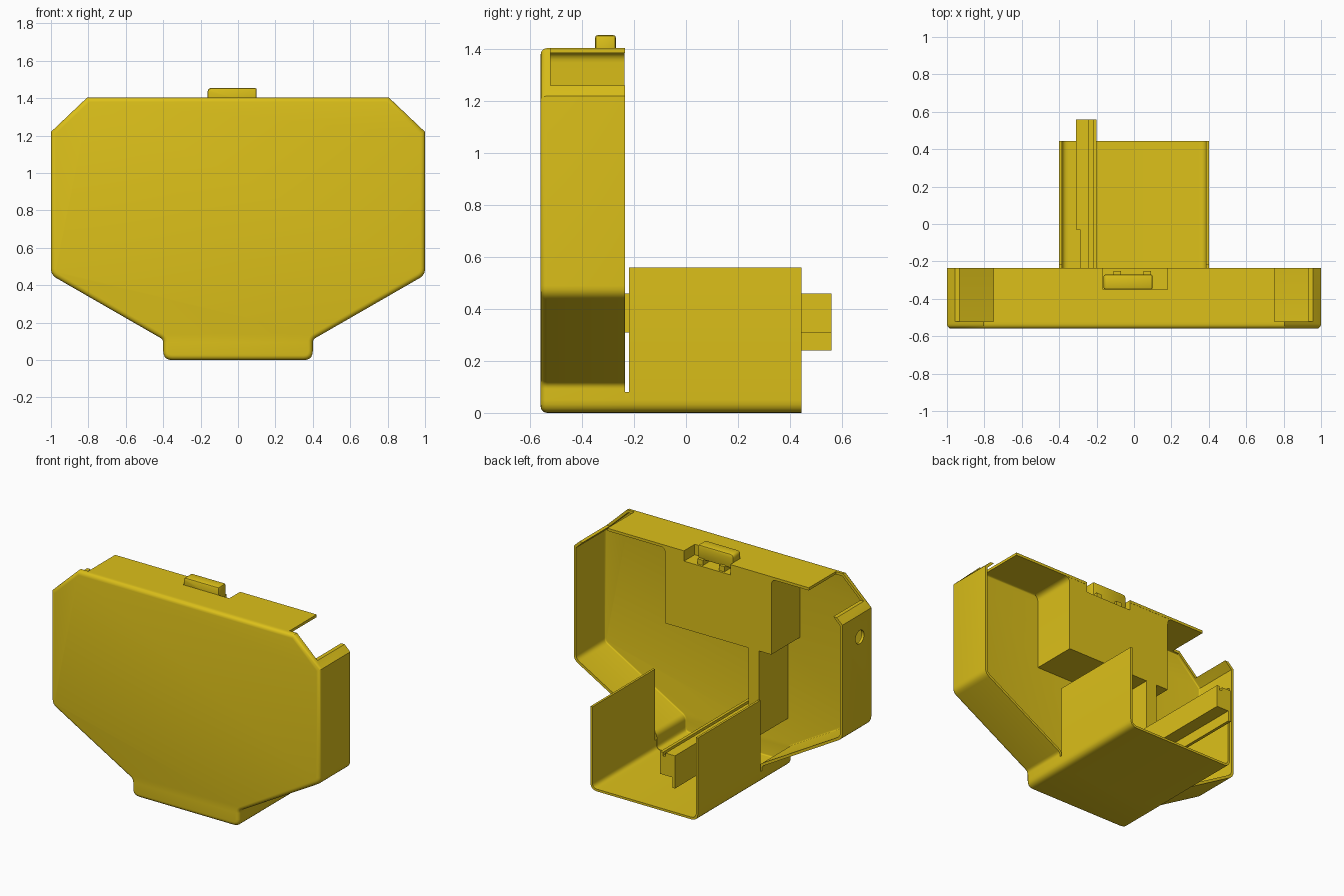
import bpy, bmesh, math
from mathutils import Vector

if "Cube" in bpy.data.objects:
    bpy.data.objects.remove(bpy.data.objects["Cube"])

mat = bpy.data.materials.new("yellow_plastic")
mat.diffuse_color = (0.72, 0.53, 0.01, 1)
mat.use_nodes = True
mat.node_tree.nodes["Principled BSDF"].inputs["Base Color"].default_value = mat.diffuse_color


def rounded(points, steps=5):
    """Expand (x, z[, radius]) corners into a polygon with rounded corners."""
    out, n = [], len(points)
    for i, p in enumerate(points):
        c = Vector(p[:2])
        if len(p) < 3:
            out.append(c)
            continue
        a = (Vector(points[i - 1][:2]) - c).normalized()
        b = (Vector(points[(i + 1) % n][:2]) - c).normalized()
        d = p[2] / math.tan(a.angle(b) / 2)
        for k in range(steps + 1):
            t = k / steps
            out.append((1 - t) ** 2 * (c + a * d) + 2 * t * (1 - t) * c + t * t * (c + b * d))
    return out


def prism(name, points, y0, y1, front_bevel=0, open_back=False):
    """Extrude an x-z profile along y."""
    bm = bmesh.new()
    pts = rounded(points)
    front = bm.faces.new([bm.verts.new((p.x, y0, p.y)) for p in pts])
    ext = bmesh.ops.extrude_face_region(bm, geom=[front], use_keep_orig=True)["geom"]
    bmesh.ops.translate(bm, verts=[v for v in ext if isinstance(v, bmesh.types.BMVert)],
                        vec=(0, y1 - y0, 0))
    bmesh.ops.recalc_face_normals(bm, faces=bm.faces)
    if open_back:
        back = [f for f in bm.faces if all(v.co.y > y1 - 1e-4 for v in f.verts)]
        bmesh.ops.delete(bm, geom=back, context='FACES_ONLY')
    if front_bevel:
        edges = [e for e in bm.edges if all(v.co.y < y0 + 1e-4 for v in e.verts)]
        bmesh.ops.bevel(bm, geom=edges, offset=front_bevel, segments=4, profile=0.5,
                        affect='EDGES')
    me = bpy.data.meshes.new(name)
    bm.to_mesh(me)
    bm.free()
    me.materials.append(mat)
    ob = bpy.data.objects.new(name, me)
    bpy.context.collection.objects.link(ob)
    return ob


def box(name, x0, x1, y0, y1, z0, z1):
    return prism(name, [(x0, z0), (x1, z0), (x1, z1), (x0, z1)], y0, y1)


def apply(ob, mod):
    bpy.context.view_layer.objects.active = ob
    bpy.ops.object.modifier_apply(modifier=mod.name)


def cut(ob, cutter):
    m = ob.modifiers.new("cut", 'BOOLEAN')
    m.operation, m.solver, m.object = 'DIFFERENCE', 'EXACT', cutter
    apply(ob, m)
    bpy.data.objects.remove(cutter)


# Front shell: hollow tray, open at the back
half = [(0.4, 0, 0.05), (0.4, 0.11, 0.03), (1, 0.455, 0.06), (1, 1.22), (0.805, 1.405)]
outline = half + [(-p[0], *p[1:]) for p in reversed(half)]
shell = prism("front_shell", outline, -0.56, -0.235, 0.025, True)
m = shell.modifiers.new("wall", 'SOLIDIFY')
m.thickness, m.offset, m.use_even_offset = 0.018, -1, True
apply(shell, m)

# Open upper corners
for x0, x1 in ((0.75, 0.96), (-0.96, -0.75)):
    cut(shell, box("corner_cutter", x0, x1, -0.522, 0, 1.26, 1.6))

# Screw hole in the left wall
hole = [(0.045 * math.cos(math.tau * k / 24) - 0.42, 0.045 * math.sin(math.tau * k / 24) + 1.07)
        for k in range(24)]
hole_cutter = prism("hole_cutter", hole, -0.1, 0.1)
for v in hole_cutter.data.vertices:
    v.co = (v.co.y - 1, v.co.x, v.co.z)
hole_cutter.data.flip_normals()
cut(shell, hole_cutter)

# Inner housing block with the post that reaches the rail
block = prism("inner_block", [
    (-0.52, 1.39), (-0.47, 1.385, 0.04), (-0.47, 0.88), (-0.38, 0.88), (-0.38, 0.31),
    (-0.30, 0.31), (-0.30, 0.88), (0.32, 0.88), (0.32, 1.385, 0.04), (0.37, 1.39)],
    -0.547, -0.236)

# Latch notch in the top edge
for ob in (shell, block):
    cut(ob, box("notch_cutter", -0.165, 0.18, -0.35, -0.1, 1.335, 1.6))

# Latch tab and its feet
tab = prism("latch_tab", [(-0.163, 1.36), (0.1, 1.36), (0.1, 1.455), (-0.163, 1.455, 0.025)],
            -0.35, -0.27)
m = tab.modifiers.new("soft", 'BEVEL')
m.width, m.segments = 0.01, 2
apply(tab, m)
for i, x in enumerate((-0.11, 0.05)):
    box(f"latch_foot_{i}", x, x + 0.04, -0.345, -0.25, 1.33, 1.37)


# Rear channel: floor and two side walls, with a low neck joining the shell
def channel(name, top, y0, y1):
    return prism(name, [
        (-0.4, top), (-0.4, 0, 0.05), (0.4, 0, 0.05), (0.4, top),
        (0.385, top), (0.385, 0.015, 0.035), (-0.385, 0.015, 0.035), (-0.385, top)], y0, y1)


channel("rear_channel", 0.56, -0.22, 0.445)
channel("channel_neck", 0.08, -0.24, -0.22)

# Rail with a grooved top, and the thin plate hanging along it
prism("rail", [(-0.29, 0.31), (-0.2, 0.31), (-0.2, 0.46), (-0.22, 0.46), (-0.22, 0.435),
               (-0.24, 0.435), (-0.24, 0.46), (-0.29, 0.46)], -0.545, 0.56)
box("rail_plate", -0.31, -0.29, -0.03, 0.56, 0.24, 0.46)

# Smooth the rounded parts, keep edges sharp
bpy.ops.object.select_all(action='DESELECT')
for ob in bpy.context.scene.objects:
    ob.select_set(True)
    bpy.context.view_layer.objects.active = ob
bpy.ops.object.shade_smooth_by_angle(angle=math.radians(30))
